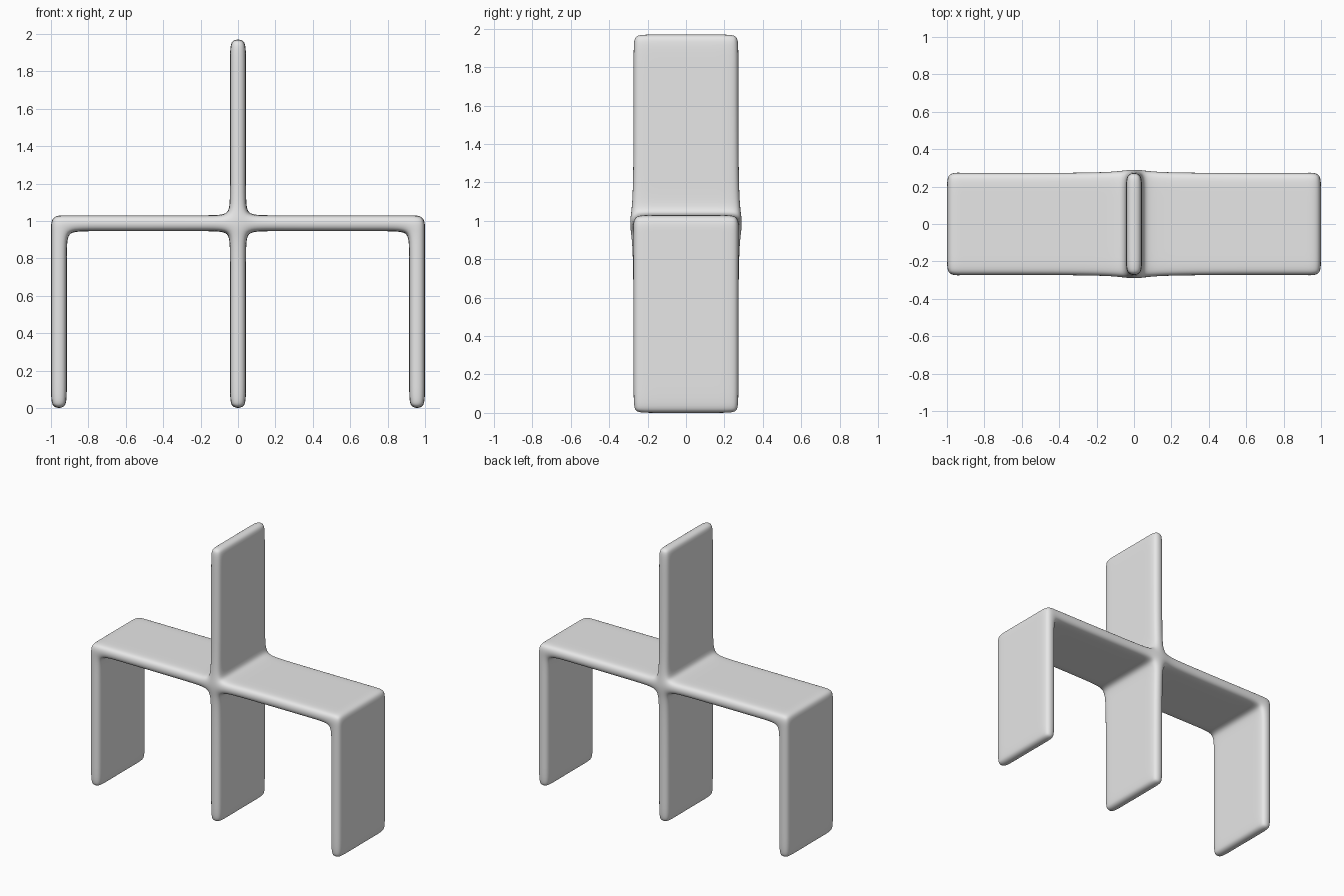
import bpy
import bmesh

cube = bpy.data.objects.get("Cube")
if cube:
    bpy.data.objects.remove(cube, do_unlink=True)

# Cage lines, with support loops beside every edge and junction
half_x = [0.043, 0.143, 0.815, 0.915, 1.0]
xs = [-x for x in reversed(half_x)] + half_x
zs = [-0.003, 0.08, 0.845, 0.945, 1.03, 1.13, 1.89, 1.973]
ys = [-0.276, -0.196, 0.196, 0.276]
POST, BAR = 4, 3
LEGS = (0, len(xs) - 2)


def filled(i, j, k):
    """True where a grid cell belongs to the bar, the post or an outer leg."""
    if not (0 <= i < len(xs) - 1 and 0 <= j < len(ys) - 1 and 0 <= k < len(zs) - 1):
        return False
    return k == BAR or i == POST or (i in LEGS and k < BAR)


bm = bmesh.new()
verts = {}


def vert(i, j, k):
    if (i, j, k) not in verts:
        y = ys[j]
        # Slight swelling of the rim where the plates cross
        if j in (0, len(ys) - 1) and i in (POST, POST + 1) and k in (BAR, BAR + 1):
            y *= 1.058
        verts[i, j, k] = bm.verts.new((xs[i], y, zs[k]))
    return verts[i, j, k]


# Skin the filled cells with their outer faces
for i in range(len(xs) - 1):
    for j in range(len(ys) - 1):
        for k in range(len(zs) - 1):
            if not filled(i, j, k):
                continue
            for axis in range(3):
                for side in (0, 1):
                    near = [i, j, k]
                    near[axis] += 2 * side - 1
                    if filled(*near):
                        continue
                    corners = []
                    for a, b in ((0, 0), (1, 0), (1, 1), (0, 1)):
                        c = [i, j, k]
                        c[axis] += side
                        c[(axis + 1) % 3] += a
                        c[(axis + 2) % 3] += b
                        corners.append(vert(*c))
                    bm.faces.new(corners)

bmesh.ops.recalc_face_normals(bm, faces=bm.faces[:])
for f in bm.faces:
    f.smooth = True
mesh = bpy.data.meshes.new("plate_frame")
bm.to_mesh(mesh)
bm.free()

frame = bpy.data.objects.new("plate_frame", mesh)
bpy.context.collection.objects.link(frame)

# Rounded surface
sub = frame.modifiers.new("rounding", 'SUBSURF')
sub.levels = sub.render_levels = 3

# Plain grey
grey = bpy.data.materials.new("light_grey")
grey.use_nodes = True
colour = (0.8, 0.8, 0.8, 1)
grey.diffuse_color = colour
grey.node_tree.nodes["Principled BSDF"].inputs["Base Color"].default_value = colour
mesh.materials.append(grey)
